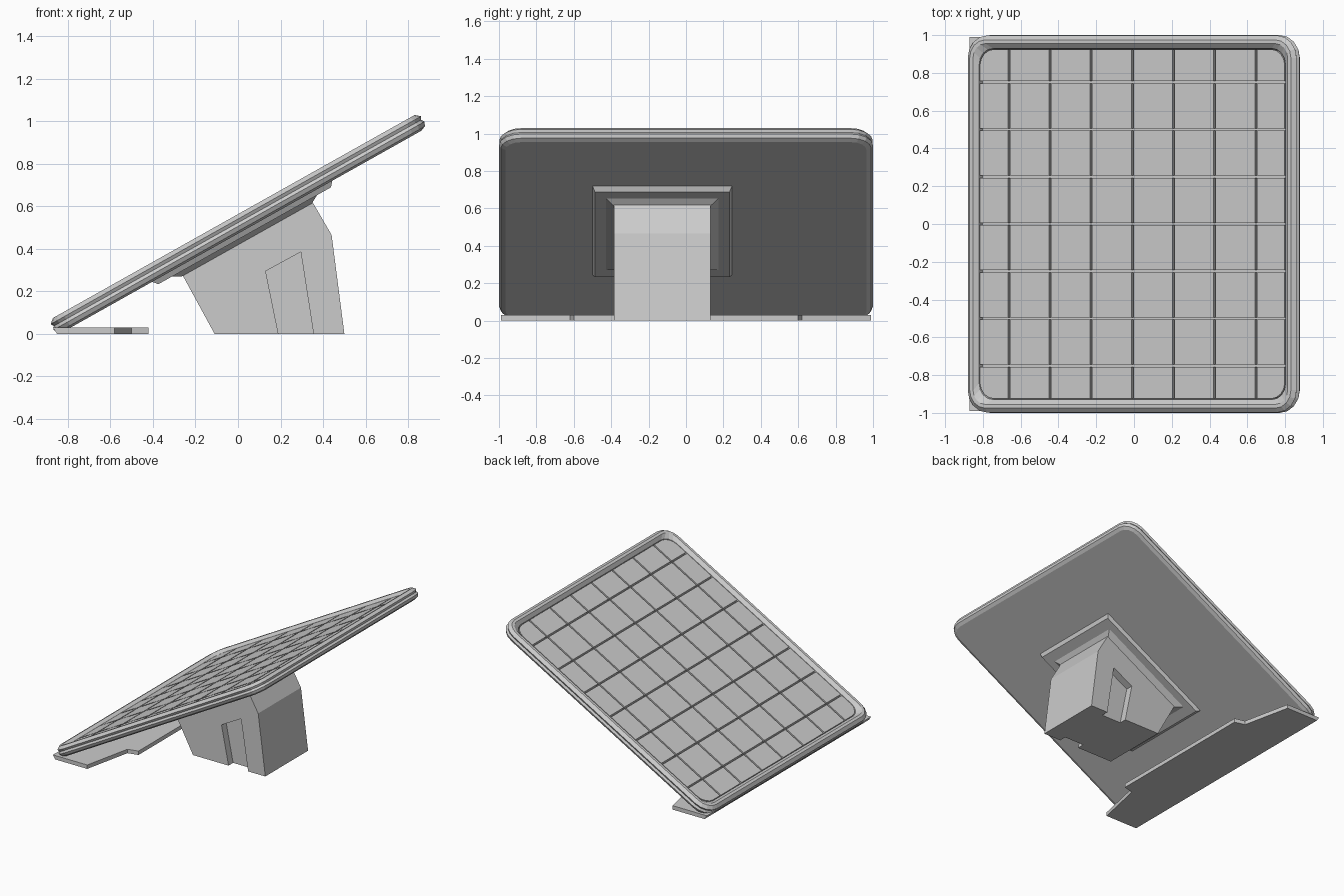
import bpy, bmesh, math
from mathutils import Matrix

old = bpy.data.objects.get("Cube")
if old:
    bpy.data.objects.remove(old, do_unlink=True)

grey = bpy.data.materials.new("light_grey")
grey.use_nodes = True
COLOUR = (0.6, 0.6, 0.6, 1)
grey.diffuse_color = COLOUR
grey.node_tree.nodes["Principled BSDF"].inputs["Base Color"].default_value = COLOUR

# Panel frame of reference: tilted up towards +x
TILT = Matrix.Translation((0, 0, 0.517)) @ Matrix.Rotation(-math.radians(29.3), 4, 'Y')


def finish(bm, name, matrix=Matrix()):
    bmesh.ops.recalc_face_normals(bm, faces=bm.faces)
    bm.transform(matrix)
    mesh = bpy.data.meshes.new(name)
    bm.to_mesh(mesh)
    bm.free()
    mesh.materials.append(grey)
    obj = bpy.data.objects.new(name, mesh)
    bpy.context.collection.objects.link(obj)
    return obj


def loft(bm, loops):
    """Skin a stack of equal-length loops and cap both ends."""
    rings = [[bm.verts.new(p) for p in loop] for loop in loops]
    n = len(rings[0])
    for a, b in zip(rings, rings[1:]):
        for i in range(n):
            j = (i + 1) % n
            bm.faces.new((a[i], a[j], b[j], b[i]))
    bm.faces.new(rings[0])
    bm.faces.new(rings[-1])


def rounded_loop(half, radius, w, steps=4):
    points = []
    for k, (sx, sy) in enumerate(((1, 1), (-1, 1), (-1, -1), (1, -1))):
        for s in range(steps + 1):
            a = math.pi / 2 * (k + s / steps)
            points.append((sx * (half - radius) + radius * math.cos(a),
                           sy * (half - radius) + radius * math.sin(a), w))
    return points


def rect_loop(hu, hv, w, v0):
    return [(sx * hu, v0 + sy * hv, w) for sx, sy in ((1, 1), (-1, 1), (-1, -1), (1, -1))]


# Tray-shaped frame: back face, rounded rim, sloped inner wall, recessed floor
rim = [(0.965, -0.04), (0.99, -0.03), (1.0, -0.01), (0.99, 0.005), (0.998, 0.02),
       (0.975, 0.04), (0.955, 0.04), (0.93, 0.018), (0.925, -0.01)]
bm = bmesh.new()
loft(bm, [rounded_loop(h, h - 0.88 if h > 0.95 else 0.085, w) for h, w in rim])
finish(bm, "panel_frame", TILT)

# Grid of cells with narrow grooves; corner cells follow the rounded opening
EDGE, GAP, PITCH, R = 0.925, 0.006, 0.25, 0.085
bm = bmesh.new()
cuts = [-EDGE] + [i * PITCH for i in range(-3, 4)] + [EDGE]
spans = [(a + GAP * (a > -EDGE), b - GAP * (b < EDGE)) for a, b in zip(cuts, cuts[1:])]
for u0, u1 in spans:
    for v0, v1 in spans:
        outline = []
        corners = ((u1, v1), (u0, v1), (u0, v0), (u1, v0))
        for k, (u, v) in enumerate(corners):
            if abs(u) == EDGE and abs(v) == EDGE:
                cu, cv = math.copysign(EDGE - R, u), math.copysign(EDGE - R, v)
                outline += [(cu + R * math.cos(math.pi / 2 * (k + s / 4)),
                             cv + R * math.sin(math.pi / 2 * (k + s / 4))) for s in range(5)]
            else:
                outline.append((u, v))
        loft(bm, [[(u, v, w) for u, v in outline] for w in (-0.012, 0.018)])
finish(bm, "panel_cells", TILT)

# Stepped mounting collar under the panel
MID_Y = -0.127
collar = [(0.49, 0.375, -0.035), (0.465, 0.36, -0.064), (0.39, 0.30, -0.064), (0.35, 0.258, -0.086)]
bm = bmesh.new()
loft(bm, [rect_loop(hu, hv, w, MID_Y) for hu, hv, w in collar])
finish(bm, "mounting_collar", TILT)

# Pedestal: solid core with notched cheeks on both sides
top = [(0.5, 0), (0.44, 0.465), (0.35, 0.62), (-0.26, 0.275), (-0.11, 0)]
notch = [(0.19, 0), (0.13, 0.295), (0.295, 0.385), (0.355, 0)]
HALF, DEPTH = 0.258, 0.055


def prism(bm, outline, y0, y1):
    loft(bm, [[(x, y, z) for x, z in outline] for y in (y0, y1)])


bm = bmesh.new()
prism(bm, top, MID_Y - HALF + DEPTH, MID_Y + HALF - DEPTH)
finish(bm, "pedestal_core")
bm = bmesh.new()
for side in (-1, 1):
    prism(bm, top + notch, MID_Y + side * (HALF - DEPTH), MID_Y + side * HALF)
finish(bm, "pedestal_cheeks")

# Flat foot along the low edge with a wider middle tab
half_foot = [(-0.85, 0.99), (-0.58, 0.99), (-0.50, 0.62), (-0.42, 0.60)]
foot = half_foot + [(x, -y) for x, y in reversed(half_foot)]
bm = bmesh.new()
loft(bm, [[(x - 0.02 * (x < -0.8) * (z > 0), y, z) for x, y in foot] for z in (0, 0.03)])
finish(bm, "front_foot")
